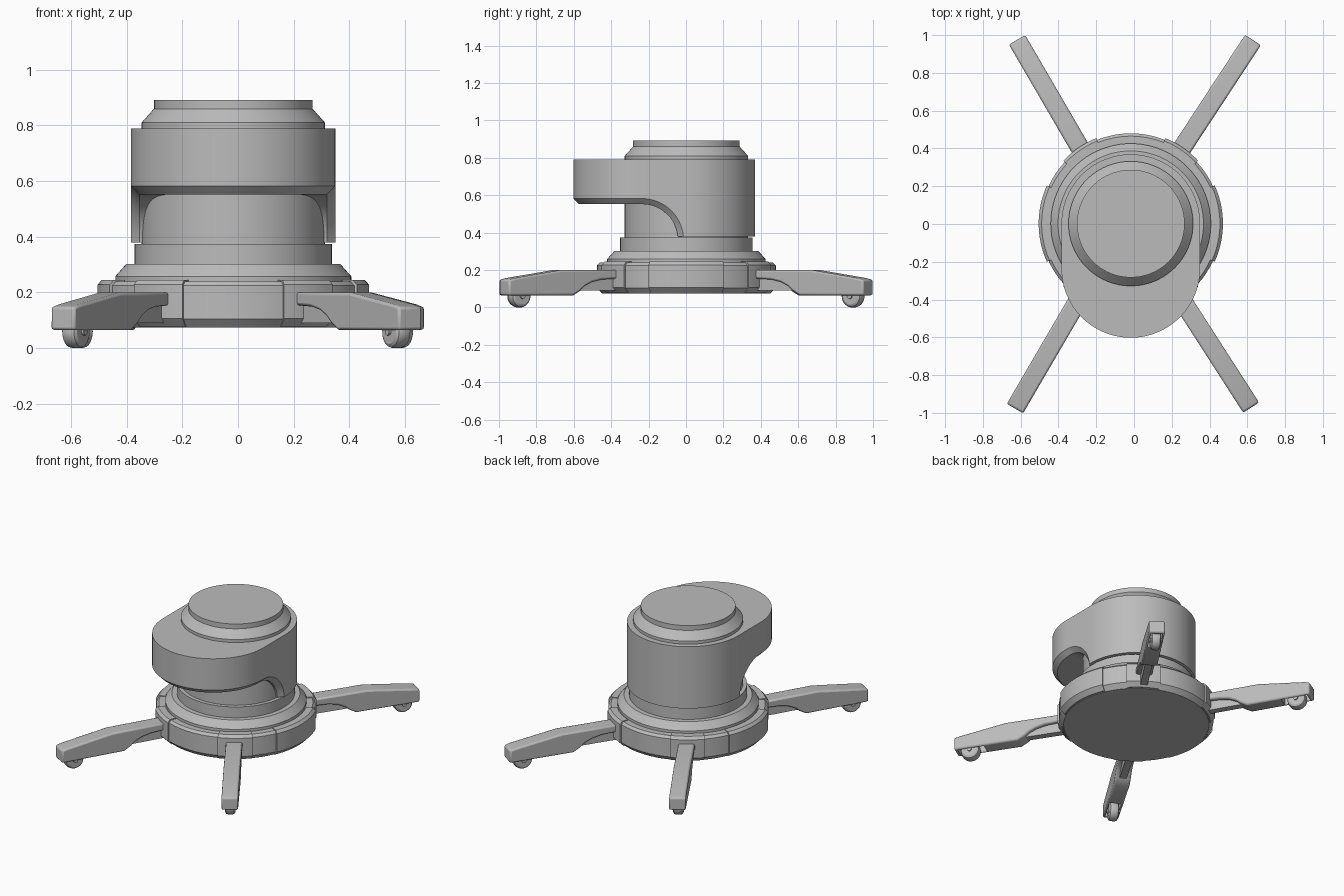
import bpy, bmesh, math
from mathutils import Matrix, Vector

if "Cube" in bpy.data.objects:
    bpy.data.objects.remove(bpy.data.objects["Cube"])

CX, CY = -0.017, 0.002          # axis of the round parts
grey = bpy.data.materials.new("plain_grey")
grey.diffuse_color = (0.5, 0.5, 0.5, 1)
grey.use_nodes = True
grey.node_tree.nodes["Principled BSDF"].inputs["Base Color"].default_value = grey.diffuse_color


def finish(name, bm, matrix=None, angle=30):
    bmesh.ops.remove_doubles(bm, verts=bm.verts, dist=1e-5)
    bmesh.ops.recalc_face_normals(bm, faces=bm.faces)
    me = bpy.data.meshes.new(name)
    bm.to_mesh(me)
    bm.free()
    ob = bpy.data.objects.new(name, me)
    bpy.context.collection.objects.link(ob)
    me.materials.append(grey)
    ob.matrix_world = matrix or Matrix.Translation((CX, CY, 0))
    bpy.ops.object.select_all(action='DESELECT')
    ob.select_set(True)
    bpy.context.view_layer.objects.active = ob
    bpy.ops.object.shade_smooth_by_angle(angle=math.radians(angle))
    return ob


def add_face(bm, verts):
    vs = []
    for v in verts:             # drop coincident corners
        if all((v.co - u.co).length > 1e-6 for u in vs):
            vs.append(v)
    if len(vs) > 2:
        bm.faces.new(vs)


def revolve(name, prof, a0=0, a1=360, steps=96, matrix=None):
    """Turn an (r, z) profile; a part turn is a closed, capped sector."""
    bm = bmesh.new()
    full = a1 - a0 == 360
    rings = []
    for i in range(steps if full else steps + 1):
        a = math.radians(a0 + (a1 - a0) * i / steps)
        rings.append([bm.verts.new((r * math.cos(a), r * math.sin(a), z)) for r, z in prof])
    n = len(prof)
    for i in range(steps):
        p, q = rings[i], rings[(i + 1) % len(rings)]
        for j in range(n - 1 if full else n):
            k = (j + 1) % n
            add_face(bm, [p[j], q[j], q[k], p[k]])
    if not full:
        bm.faces.new(rings[0])
        bm.faces.new(rings[-1])
    return finish(name, bm, matrix)


def extrude(name, prof, width, matrix):
    """Push a side profile (x, z) across the local y axis."""
    bm = bmesh.new()
    a = [bm.verts.new((x, -width / 2, z)) for x, z in prof]
    b = [bm.verts.new((x, width / 2, z)) for x, z in prof]
    bm.faces.new(a)
    bm.faces.new(b)
    for i in range(len(prof)):
        j = (i + 1) % len(prof)
        bm.faces.new([a[i], a[j], b[j], b[i]])
    return finish(name, bm, matrix)


# base disc, stepped collar, inner column and top cap
revolve("base_disc", [(0, .075), (.45, .075), (.478, .105), (.478, .225), (.463, .24), (0, .24)])
revolve("base_collar", [(0, .2), (.424, .2), (.424, .258), (.385, .302), (0, .302)])
revolve("lower_column", [(0, .29), (.354, .29), (.354, .374), (0, .374)])
revolve("inner_column", [(0, .36), (.33, .36), (.33, .56), (0, .56)])
revolve("top_cap", [(0, .78), (.33, .78), (.33, .81), (.285, .86), (.285, .892), (0, .892)])

# raised pads around the base rim
for i, (a0, a1) in enumerate([(-24.5, 24.5), (155.5, 204.5), (43, 68), (112, 137), (223, 248), (292, 317)]):
    revolve(f"rim_pad_{i}", [(.43, .078), (.46, .078), (.488, .107), (.488, .228), (.472, .245), (.43, .245)],
            a0, a1, 12)

# main housing: rounded block with a curved undercut at the front
R, C, FY, TOP = .367, .03, -.237, .79
rows = []                       # outer (w, y, z), inner (w, y, z)
N = 28
for i in range(N + 1):          # front nose
    a = math.pi / 2 * (1 - i / N)
    s, c = math.sin(a), math.cos(a)
    rows.append(((R * c, FY - R * s, .582), ((R - C) * c, FY - (R - C) * s, .552)))
for i in range(1, 17):          # undercut curve
    b = math.pi / 2 * i / 16
    s, c = math.sin(b), math.cos(b)
    rows.append(((R, FY + .222 * s, max(.38, .36 + .222 * c)),
                 (R - C, FY + .192 * s, max(.38, .36 + .192 * c))))
for i in range(N + 1):          # round back
    a = math.pi / 2 * i / N
    s, c = math.sin(a), math.cos(a)
    rows.append(((R * c, R * s, .38), ((R - C) * c, (R - C) * s, .38)))
bm = bmesh.new()
loops = []
for (wo, yo, zo), (wi, yi, zi) in rows:
    pts = [(-wo, yo, TOP), (-wo, yo, zo), (-wi, yi, zi), (wi, yi, zi), (wo, yo, zo), (wo, yo, TOP)]
    loops.append([bm.verts.new(p) for p in pts])
for p, q in zip(loops, loops[1:]):
    for j in range(6):
        k = (j + 1) % 6
        add_face(bm, [p[j], q[j], q[k], p[k]])
finish("main_housing", bm)

# four legs with castors; local x runs outward and is 0 at the tip
leg_prof = [(-.71, .2), (-.335, .2), (-.04, .157), (0, .148), (0, .065), (-.41, .065), (-.455, .09),
            (-.485, .115), (-.53, .136), (-.59, .149), (-.71, .155)]
legs = [("back_left", (-.29, .41), (-.619, .975)), ("back_right", (.26, .41), (.63, .974)),
        ("front_left", (-.305, -.42), (-.63, -.977)), ("front_right", (.265, -.42), (.62, -.972))]
for name, start, tip in legs:
    ang = math.atan2(tip[1] - start[1], tip[0] - start[0])
    M = Matrix.Translation((tip[0], tip[1], 0)) @ Matrix.Rotation(ang, 4, 'Z')
    leg = extrude(name + "_leg", leg_prof, .1, M)
    # castor pocket cut into the underside
    pocket = extrude(name + "_pocket_cutter", [(-.19, .03), (-.02, .03), (-.02, .115), (-.19, .115)], .074, M)
    pocket.hide_render = True
    pocket.hide_viewport = True
    bev = leg.modifiers.new("soft_edges", 'BEVEL')
    bev.width, bev.segments, bev.limit_method = .01, 2, 'ANGLE'
    bev.angle_limit = math.radians(50)
    cut = leg.modifiers.new("pocket", 'BOOLEAN')
    cut.operation, cut.object, cut.solver = 'DIFFERENCE', pocket, 'EXACT'
    extrude(name + "_leg_web", [(-.71, .16), (-.43, .16), (-.43, .09), (-.71, .09)], .045, M)
    # wheel and its axle
    W = M @ Matrix.Translation((-.095, 0, .06)) @ Matrix.Rotation(math.pi / 2, 4, 'X')
    revolve(name + "_castor", [(0, -.031), (.045, -.031), (.056, -.024), (.06, -.012), (.06, .012),
                               (.056, .024), (.045, .031), (0, .031)], steps=32, matrix=W)
    revolve(name + "_axle", [(0, -.04), (.014, -.04), (.014, .04), (0, .04)], steps=16, matrix=W)
